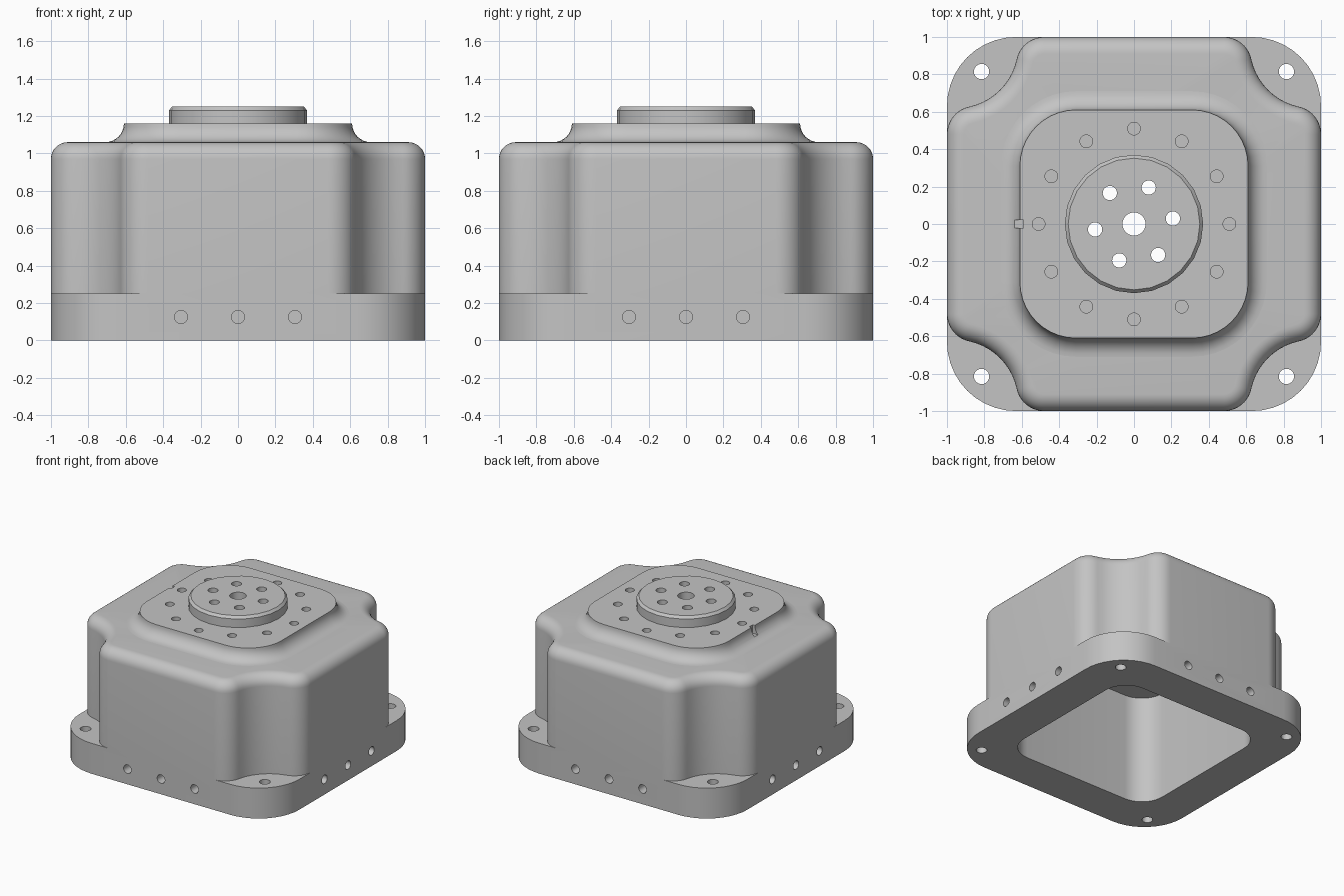
import bpy, bmesh
from math import sin, cos, pi, sqrt, atan2, radians
from mathutils import Matrix, Vector

cube = bpy.data.objects.get("Cube")
if cube:
    bpy.data.objects.remove(cube, do_unlink=True)

grey = bpy.data.materials.new("plain_grey")
grey.use_nodes = True
GREY = (0.55, 0.55, 0.55, 1)
grey.diffuse_color = GREY
for node in grey.node_tree.nodes:
    if node.type == 'BSDF_PRINCIPLED':
        node.inputs["Base Color"].default_value = GREY


def make_object(name, bm):
    bmesh.ops.recalc_face_normals(bm, faces=bm.faces)
    mesh = bpy.data.meshes.new(name)
    bm.to_mesh(mesh)
    bm.free()
    mesh.materials.append(grey)
    obj = bpy.data.objects.new(name, mesh)
    bpy.context.collection.objects.link(obj)
    return obj


def arc(cx, cy, r, a0, a1, n=10):
    steps = [a0 + (a1 - a0) * i / n for i in range(n + 1)]
    return [(cx + r * cos(a), cy + r * sin(a)) for a in steps]


def four_corners(corner):
    """Repeat one corner profile around the centre."""
    return [(x * cos(k * pi / 2) - y * sin(k * pi / 2),
             x * sin(k * pi / 2) + y * cos(k * pi / 2))
            for k in range(4) for x, y in corner]


def rounded_square(half, r):
    return four_corners(arc(half - r, half - r, r, 0, pi / 2))


def scalloped_square(inset):
    """Square whose corners are scooped in, with rounded shoulders."""
    scoop, r_scoop, r_bump = 0.95, 0.33, 0.15
    far = 1 - r_bump
    near = scoop - sqrt((r_scoop + r_bump) ** 2 - (scoop - far) ** 2)
    a = atan2(scoop - near, scoop - far)
    r = r_bump - inset
    first = arc(far, near, r, 0, a)
    hollow = arc(scoop, scoop, r_scoop + inset, pi + a, 1.5 * pi - a)
    last = arc(near, far, r, pi / 2 - a, pi / 2)
    return four_corners(first + hollow[1:-1] + last)


def loft(name, rings):
    """Skin a stack of (height, outline) rings and cap both ends."""
    bm = bmesh.new()
    rows = [[bm.verts.new((x, y, z)) for x, y in pts] for z, pts in rings]
    for low, high in zip(rows, rows[1:]):
        for i in range(len(low)):
            bm.faces.new((low[i - 1], low[i], high[i], high[i - 1]))
    bm.faces.new(rows[0][::-1])
    bm.faces.new(rows[-1])
    return make_object(name, bm)


def drills(name, r, depth, places):
    """Several cylinders in one cutter."""
    bm = bmesh.new()
    for place in places:
        bmesh.ops.create_cone(bm, cap_ends=True, segments=24, radius1=r,
                              radius2=r, depth=depth, matrix=place)
    return make_object(name, bm)


def ring_places(count, radius, start, z):
    angles = [start + 2 * pi * i / count for i in range(count)]
    return [Matrix.Translation((radius * cos(a), radius * sin(a), z)) for a in angles]


# Mounting flange
flange = loft("mounting_flange", [(0, rounded_square(1, 0.37)),
                                  (0.25, rounded_square(1, 0.37))])

# Housing with a rounded top edge
R = 0.09
TOP = 1.06
angles = [i * pi / 16 for i in range(9)]
housing = loft("housing", [(0.25, scalloped_square(0))] +
               [(TOP - R + R * sin(a), scalloped_square(R - R * cos(a))) for a in angles])

# Raised plate flowing into the housing with a concave fillet
F = 0.1
plate = loft("top_plate", [(TOP - 0.01, rounded_square(0.61 + F, 0.3 + F))] +
             [(TOP + F - F * cos(a), rounded_square(0.61 + F - F * sin(a), 0.3 + F - F * sin(a)))
              for a in angles])

# Output disc with a chamfered rim
disc = loft("output_disc", [(z, arc(0, 0, r, 0, 2 * pi, 24)[:-1])
                            for z, r in ((1.15, 0.37), (1.23, 0.37), (1.25, 0.352))])

# Cutters
cavity = loft("cavity_cutter", [(-0.1, rounded_square(0.68, 0.2)),
                                (0.9, rounded_square(0.68, 0.2))])
shaft = drills("shaft_cutter", 0.062, 1, [Matrix.Translation((0, 0, 1.1))])
disc_holes = drills("disc_hole_cutter", 0.038, 1, ring_places(6, 0.21, radians(8), 1.1))
plate_holes = drills("plate_hole_cutter", 0.034, 0.3, ring_places(12, 0.51, 0, 1.15))
corner_holes = drills("corner_hole_cutter", 0.041, 0.6,
                      ring_places(4, 0.815 * sqrt(2), pi / 4, 0.125))
side_holes = drills("side_hole_cutter", 0.035, 0.3,
                    [Matrix.Rotation(k * pi / 2, 4, 'Z')
                     @ Matrix.Translation((1, y, 0.125))
                     @ Matrix.Rotation(pi / 2, 4, 'Y')
                     for k in range(4) for y in (-0.305, 0, 0.305)])
bm = bmesh.new()
bmesh.ops.create_cube(bm, size=1, matrix=Matrix.Translation((-0.69, 0, 1.19))
                      @ Matrix.Diagonal((0.2, 0.045, 0.2, 1)))
notch = make_object("notch_cutter", bm)

cuts = {
    flange: (cavity, corner_holes, side_holes),
    housing: (cavity, shaft, disc_holes, plate_holes),
    plate: (shaft, disc_holes, plate_holes, notch),
    disc: (shaft, disc_holes),
}

# Cut every part, then smooth it while keeping hard edges
for part, cutters in cuts.items():
    for cutter in cutters:
        mod = part.modifiers.new(cutter.name, 'BOOLEAN')
        mod.operation = 'DIFFERENCE'
        mod.solver = 'EXACT'
        mod.object = cutter
    bpy.context.view_layer.update()
    graph = bpy.context.evaluated_depsgraph_get()
    mesh = bpy.data.meshes.new_from_object(part.evaluated_get(graph))
    part.modifiers.clear()
    part.data = mesh
    mesh.materials.clear()
    mesh.materials.append(grey)
    for poly in mesh.polygons:
        poly.material_index = 0
    bpy.ops.object.select_all(action='DESELECT')
    part.select_set(True)
    bpy.context.view_layer.objects.active = part
    bpy.ops.object.shade_smooth_by_angle(angle=radians(30))

for cutter in {c for group in cuts.values() for c in group}:
    bpy.data.objects.remove(cutter, do_unlink=True)
